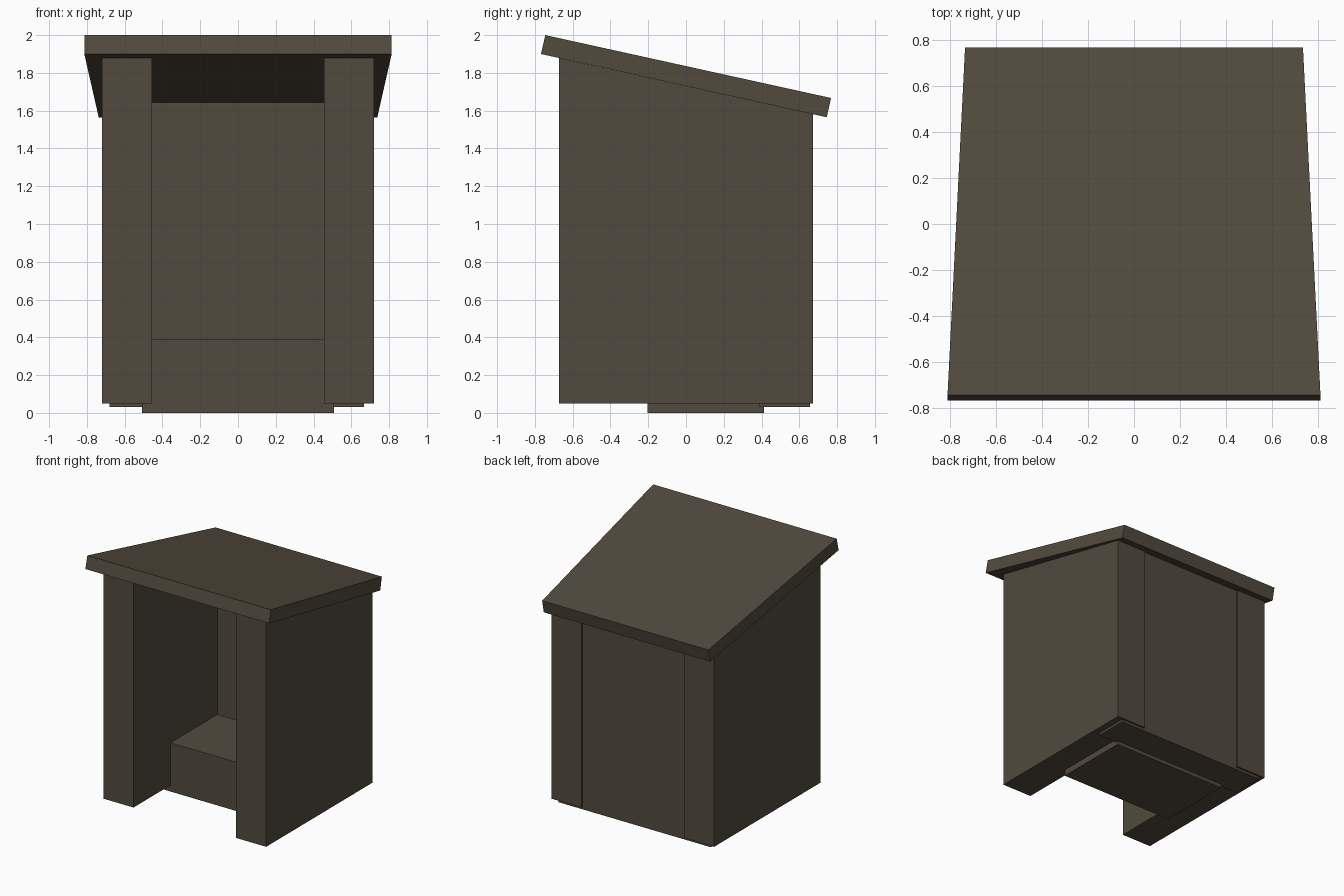
import bpy
import bmesh

cube = bpy.data.objects.get("Cube")
if cube:
    bpy.data.objects.remove(cube, do_unlink=True)

# Weathered wood, one colour throughout
wood = bpy.data.materials.new("dark_weathered_wood")
wood.use_nodes = True
colour = (0.085, 0.068, 0.047, 1)
wood.diffuse_color = colour
bsdf = wood.node_tree.nodes["Principled BSDF"]
bsdf.inputs["Base Color"].default_value = colour
bsdf.inputs["Roughness"].default_value = 0.9


def side_prism(name, profile, x0, x1, taper=None):
    """Extrude a (y, z) profile from x0 to x1; taper(y) scales the width."""
    bm = bmesh.new()
    rings = []
    for x in (x0, x1):
        rings.append([bm.verts.new((x * (taper(y) if taper else 1), y, z))
                      for y, z in profile])
    bm.faces.new(rings[0])
    bm.faces.new(reversed(rings[1]))
    n = len(profile)
    for i in range(n):
        j = (i + 1) % n
        bm.faces.new((rings[0][j], rings[0][i], rings[1][i], rings[1][j]))
    bmesh.ops.recalc_face_normals(bm, faces=bm.faces)
    mesh = bpy.data.meshes.new(name)
    bm.to_mesh(mesh)
    bm.free()
    mesh.materials.append(wood)
    obj = bpy.data.objects.new(name, mesh)
    bpy.context.collection.objects.link(obj)
    return obj


def roof_underside(y):
    return 1.90 - 0.221 * (y + 0.77)


def wall_profile(y0, y1, base):
    return [(y0, base), (y1, base), (y1, roof_underside(y1)), (y0, roof_underside(y0))]


# Thick side walls, open at the front
for name, side in (("left_wall", 1), ("right_wall", -1)):
    side_prism(name, wall_profile(-0.672, 0.672, 0.05), side * 0.455, side * 0.72)

# Back wall, let into the side walls and slightly recessed
side_prism("back_wall", wall_profile(0.388, 0.657, 0.03), -0.68, 0.667)

# Bench seat
side_prism("bench", [(-0.205, 0), (0.413, 0), (0.413, 0.39), (-0.205, 0.39)], -0.508, 0.508)

# Sloping roof slab, narrower towards the back
side_prism("roof",
           [(-0.768, 1.90), (0.745, 1.565), (0.768, 1.667), (-0.745, 2.0)],
           -0.775, 0.775, taper=lambda y: 1 - 0.065 * y)
